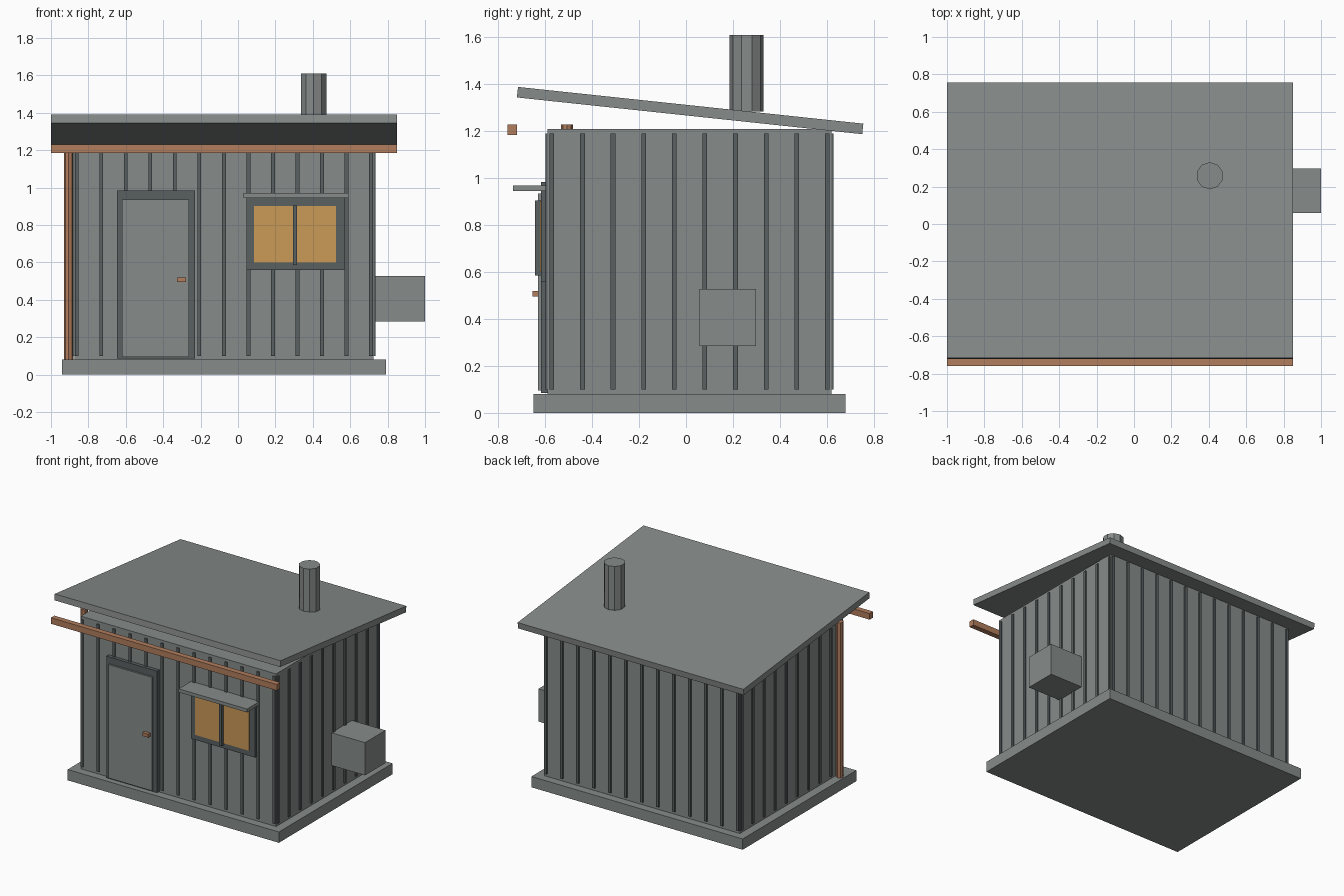
import bpy
import math
from mathutils import Vector

cube = bpy.data.objects.get("Cube")
if cube:
    bpy.data.objects.remove(cube, do_unlink=True)


def material(name, colour):
    mat = bpy.data.materials.new(name)
    mat.use_nodes = True
    mat.diffuse_color = (*colour, 1)
    mat.node_tree.nodes["Principled BSDF"].inputs["Base Color"].default_value = (*colour, 1)
    return mat


GREY = material("grey metal", (0.24, 0.26, 0.255))
DARK = material("dark trim", (0.10, 0.115, 0.12))
WOOD = material("brown wood", (0.44, 0.205, 0.11))
AMBER = material("amber glass", (0.60, 0.32, 0.095))


def finish(name, mat):
    obj = bpy.context.object
    obj.name = name
    obj.data.materials.append(mat)
    return obj


def box(name, mat, low, high):
    low, high = Vector(low), Vector(high)
    bpy.ops.mesh.primitive_cube_add(size=1, location=(low + high) / 2)
    obj = finish(name, mat)
    obj.scale = high - low
    return obj


def pole(name, mat, sides, radius, x, y, z0, z1):
    bpy.ops.mesh.primitive_cylinder_add(vertices=sides, radius=radius, depth=z1 - z0,
                                        location=(x, y, (z0 + z1) / 2))
    return finish(name, mat)


# Base slab and walls
CX, CY = -0.075, 0.015
HX, HY = 0.80, 0.605
box("base_slab", GREY, (-0.94, -0.65, 0), (0.79, 0.68, 0.08))
box("walls", GREY, (CX - HX, CY - HY, 0.08), (CX + HX, CY + HY, 1.21))

# Wall battens on all four sides
W, D = 0.01, 0.009
Z0, Z1 = 0.10, 1.19
for side, sign in (("front", -1), ("back", 1)):
    y = CY + sign * HY
    for i in range(13):
        x = CX - 0.787 + i * 0.1311
        box(f"{side}_batten_{i + 1}", DARK, (x - W, y - D, Z0), (x + W, y + D, Z1))
for side, sign in (("right", -1), ("left", 1)):
    x = CX + sign * HX
    for i in range(10):
        y = CY - 0.587 + i * 0.1305
        box(f"{side}_batten_{i + 1}", DARK, (x - D, y - W, Z0), (x + D, y + W, Z1))

# Sloping roof
roof = box("roof", GREY, (-1, -0.7225, 1.266), (0.85, 0.7575, 1.311))
roof.rotation_euler.x = -math.radians(6.07)

# Chimney, front beam and post
pole("chimney", GREY, 10, 0.0725, 0.405, 0.258, 1.285, 1.61)
box("front_beam", WOOD, (-1, -0.76, 1.185), (0.85, -0.72, 1.23))
pole("corner_post", WOOD, 8, 0.025, -0.905, -0.507, 0.08, 1.228)

# Door
box("door_frame", DARK, (-0.647, -0.617, 0.085), (-0.23, -0.58, 0.985))
box("door", GREY, (-0.62, -0.63, 0.095), (-0.263, -0.60, 0.935))
box("door_handle", WOOD, (-0.325, -0.655, 0.495), (-0.277, -0.625, 0.52))

# Window with mullion and awning
box("window_frame", DARK, (0.045, -0.617, 0.56), (0.57, -0.58, 0.945))
box("window_glass", AMBER, (0.085, -0.623, 0.60), (0.525, -0.614, 0.90))
box("window_mullion", DARK, (0.295, -0.643, 0.585), (0.316, -0.61, 0.905))
box("window_awning", GREY, (0.03, -0.737, 0.945), (0.59, -0.58, 0.97))

# Wall unit
box("wall_unit", GREY, (0.72, 0.058, 0.285), (1.0, 0.298, 0.527))
